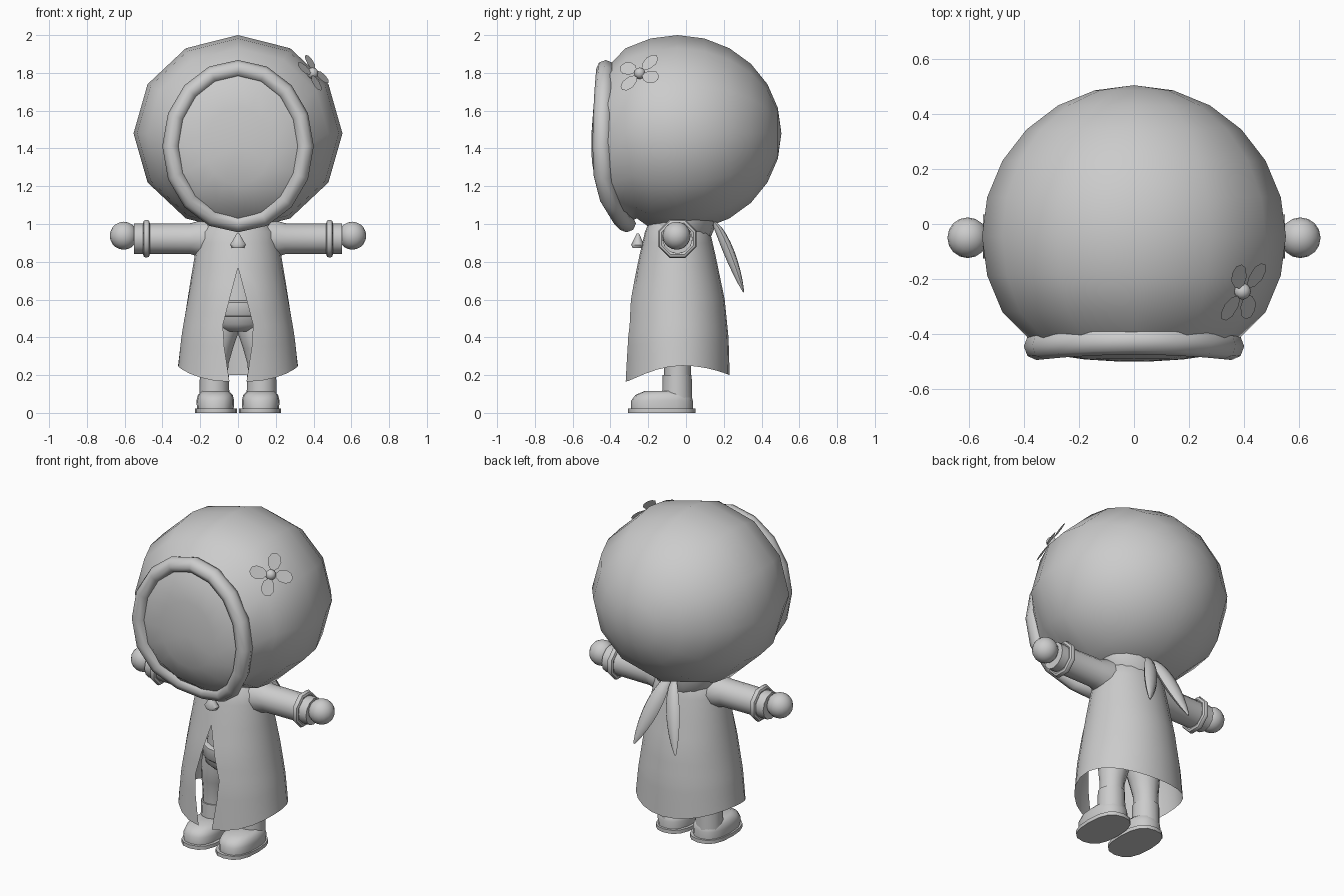
import bpy, bmesh, math
from mathutils import Vector
from math import sin, cos, pi, radians

if "Cube" in bpy.data.objects:
    bpy.data.objects.remove(bpy.data.objects["Cube"])

grey = bpy.data.materials.new("plain_grey")
grey.diffuse_color = (0.6, 0.6, 0.6, 1)
grey.use_nodes = True
grey.node_tree.nodes["Principled BSDF"].inputs["Base Color"].default_value = grey.diffuse_color
CY = -0.045  # depth of the body axis


def finish(bm, name, angle=50):
    bmesh.ops.remove_doubles(bm, verts=bm.verts, dist=1e-5)
    bmesh.ops.recalc_face_normals(bm, faces=bm.faces)
    me = bpy.data.meshes.new(name)
    bm.to_mesh(me)
    bm.free()
    me.materials.append(grey)
    me.shade_smooth()
    me.set_sharp_from_angle(angle=radians(angle))
    ob = bpy.data.objects.new(name, me)
    bpy.context.collection.objects.link(ob)
    return ob


def loft(name, rings, closed=True, caps=(False, False), loop=False, angle=50):
    """Skin a list of equally long point rings."""
    bm = bmesh.new()
    vs = [[bm.verts.new(p) for p in r] for r in rings]
    n = len(vs[0])
    pairs = list(zip(vs, vs[1:])) + ([(vs[-1], vs[0])] if loop else [])
    for a, b in pairs:
        for i in range(n if closed else n - 1):
            j = (i + 1) % n
            bm.faces.new((a[i], a[j], b[j], b[i]))
    for use, r in zip(caps, (vs[0], vs[-1])):
        if use:
            bm.faces.new(r)
    return finish(bm, name, angle)


def ellipse(cx, cy, z, rx, ry, n=16, p=1.0):
    def s(v):
        return math.copysign(abs(v) ** p, v)
    return [(cx + rx * s(sin(2 * pi * i / n)), cy - ry * s(cos(2 * pi * i / n)), z)
            for i in range(n)]


def ball(name, pos, r):
    bm = bmesh.new()
    bmesh.ops.create_uvsphere(bm, u_segments=16, v_segments=10, radius=r)
    bmesh.ops.translate(bm, verts=bm.verts, vec=pos)
    return finish(bm, name)


def lerp_table(table, z):
    """Linear lookup in a table sorted by falling z."""
    for a, b in zip(table, table[1:]):
        if z >= b[0]:
            t = min(1, max(0, (a[0] - z) / (a[0] - b[0])))
            return [u + (v - u) * t for u, v in zip(a[1:], b[1:])]
    return list(table[-1][1:])


# Face opening curve, tilted back under the chin
def opening(a, k=1.0):
    c = cos(a)
    y = -0.445 + (0.02 * c * c if c > 0 else 0.03 * c * c + 0.1 * c ** 4)
    return Vector((0.355 * k * sin(a), y, 1.412 + 0.41 * k * c))


# Hood: twelve-sided ball with its pole at the back, ending at the opening
rings = []
for th in range(0, 121, 15):
    t = radians(th)
    ring = []
    for i in range(12):
        a = 2 * pi * i / 12
        y = CY + 0.55 * cos(t)
        if th == 120:
            y += 0.06 * max(0, -cos(a))
        ring.append((0.553 * sin(t) * sin(a), y, 1.48 + 0.52 * sin(t) * cos(a)))
    rings.append(ring)
rings.append([opening(2 * pi * i / 12) for i in range(12)])
loft("hood", rings)

# Face: shallow bulging shield
rings = []
for k, f in ((1, 0), (0.8, 0.6), (0.5, 0.87), (0.2, 0.99), (0.0, 1.0)):
    ring = []
    for i in range(16):
        p = opening(2 * pi * i / 16, k)
        p.y += (-0.5 - p.y) * f
        ring.append(p)
    rings.append(ring)
loft("face", rings)

# Padded rim around the face
rings = []
for i in range(16):
    a = 2 * pi * i / 16
    c = opening(a)
    out = Vector((sin(a), 0, cos(a)))
    rings.append([c + out * 0.046 * cos(b) + Vector((0, 0.05 * sin(b), 0))
                  for b in [2 * pi * j / 8 for j in range(8)]])
loft("hood_rim", rings, loop=True)

# Flower on the hood: four flat petals and a button
n = Vector((0.385, -0.195, 0.31)).normalized()
mid = Vector((0.0, CY, 1.48)) + n * 0.545
bm = bmesh.new()
A, B = Vector((-0.02, 0.07, 0.07)), Vector((-0.065, -0.08, 0.03))
for d in (A, B, -A, -B):
    u = (d - n * d.dot(n)).normalized()
    w = n.cross(u)
    shape = ((0.015, 0), (0.05, 0.032), (0.09, 0.04), (0.12, 0.026), (0.132, 0),
             (0.12, -0.026), (0.09, -0.04), (0.05, -0.032))
    bm.faces.new([bm.verts.new(mid + u * s + w * t + n * 0.005) for s, t in shape])
finish(bm, "flower_petals")
ball("flower_button", mid, 0.03)

# Coat: flared sheet with a pointed front slit and a curved hem
body = ((1.01, 0.15, 0.15), (0.96, 0.205, 0.172), (0.84, 0.228, 0.2), (0.6, 0.268, 0.25),
        (0.4, 0.302, 0.27), (0.165, 0.328, 0.277))
slit = ((0.77, 0.0), (0.6, 0.045), (0.465, 0.08), (0.35, 0.073), (0.165, 0.045))
rows = []
for z0 in (1.01, 0.96, 0.9, 0.84, 0.77, 0.68, 0.6, 0.53, 0.465, 0.4, 0.35, 0.28, 0.165):
    row = []
    for i in range(25):
        t = 2 * pi * i / 24
        c = cos(t)
        hem = 0.25 - c * c * (0.085 if c > 0 else 0.05)
        z = z0 if z0 >= 0.465 else 0.465 - (0.465 - z0) / 0.3 * (0.465 - hem)
        rx, ry = lerp_table(body, z)
        w = lerp_table(slit, z)[0] if z < 0.77 else 0
        a0 = math.asin(w / rx)
        a = a0 + (2 * pi - 2 * a0) * i / 24
        row.append((rx * sin(a), CY - ry * cos(a), z))
    rows.append(row)
loft("coat", rows, closed=False)

# Collar
loft("collar", [ellipse(0, -0.035, 0.935, 0.17, 0.168), ellipse(0, -0.02, 0.975, 0.2, 0.17),
                ellipse(0, -0.005, 1.02, 0.21, 0.16)], caps=(False, True))

# Drop-shaped toggle at the throat
loft("throat_toggle", [ellipse(0, -0.255, z, r, r * 0.8, 10) for z, r in
                       ((0.95, 0.008), (0.92, 0.025), (0.89, 0.044), (0.872, 0.034))],
     caps=(True, True))

# Shirt, belt and seat inside the coat
loft("shirt", [ellipse(0, CY, z, rx, ry) for z, rx, ry in
               ((0.95, 0.13, 0.12), (0.75, 0.14, 0.13), (0.57, 0.155, 0.14))], caps=(True, True))
loft("belt", [ellipse(0, CY, z, rx, ry) for z, rx, ry in
              ((0.595, 0.16, 0.145), (0.585, 0.175, 0.16), (0.52, 0.18, 0.165), (0.51, 0.17, 0.155))],
     caps=(True, True))
loft("seat", [ellipse(0, CY, z, rx, ry) for z, rx, ry in
              ((0.52, 0.175, 0.15), (0.47, 0.165, 0.14), (0.43, 0.09, 0.1))], caps=(True, True))

for s, side in ((1, "right"), (-1, "left")):
    # Sleeve along x
    rings = []
    for x, r in ((0.1, 0.1), (0.19, 0.1), (0.25, 0.082), (0.55, 0.08)):
        rings.append([(s * x, CY + r * cos(a), 0.922 + r * sin(a))
                      for a in [2 * pi * i / 12 for i in range(12)]])
    loft(side + "_sleeve", rings, caps=(False, True))
    # Cuff ring
    rings = []
    for i in range(8):
        a = 2 * pi * i / 8 + pi / 8
        rings.append([(s * 0.485 + s * 0.018 * cos(b), CY + (0.091 + 0.018 * sin(b)) * cos(a),
                       0.922 + (0.091 + 0.018 * sin(b)) * sin(a))
                      for b in [2 * pi * j / 8 for j in range(8)]])
    loft(side + "_cuff", rings, loop=True, angle=44)
    ball(side + "_hand", (s * 0.605, -0.05, 0.938), 0.074)

    # Trouser leg
    loft(side + "_leg", [ellipse(s * cx, CY, z, r, r, 12) for z, cx, r in
                         ((0.53, 0.085, 0.095), (0.42, 0.1, 0.1), (0.34, 0.113, 0.086),
                          (0.26, 0.122, 0.072), (0.19, 0.125, 0.07))])
    # Boot: sole, foot, shaft
    loft(side + "_sole", [ellipse(s * 0.116, -0.128, z, 0.111, 0.178, 16, 0.8) for z in (0, 0.022)],
         caps=(True, True))
    loft(side + "_foot", [ellipse(s * 0.12, cy, z, rx, ry, 16, 0.8) for z, cy, rx, ry in
                          ((0.02, -0.127, 0.097, 0.163), (0.065, -0.127, 0.1, 0.163),
                           (0.095, -0.12, 0.092, 0.148), (0.115, -0.105, 0.07, 0.115))],
         caps=(False, True))
    loft(side + "_shaft", [ellipse(s * 0.125, CY - 0.002, z, r, r, 12) for z, r in
                           ((0.06, 0.08), (0.2, 0.077))], caps=(False, True))

    # Scarf tail: flattened, curved and tapering to a point
    rings = []
    for i in range(9):
        t = i / 8
        c = Vector((s * (0.02 + 0.12 * t ** 1.2), 0.145 + 0.16 * t ** 0.9, 1.01 - 0.37 * t ** 1.15))
        w = 0.006 + 0.042 * sin(pi * min(1, t * 0.92 + 0.08)) ** 0.8
        across = Vector((1, 0, s * 0.3)).normalized()
        thick = Vector((0, 0.9, 0.42))
        rings.append([c + across * w * cos(b) + thick * w * 0.6 * sin(b)
                      for b in [2 * pi * j / 8 for j in range(8)]])
    loft(side + "_scarf_tail", rings, caps=(True, True))
